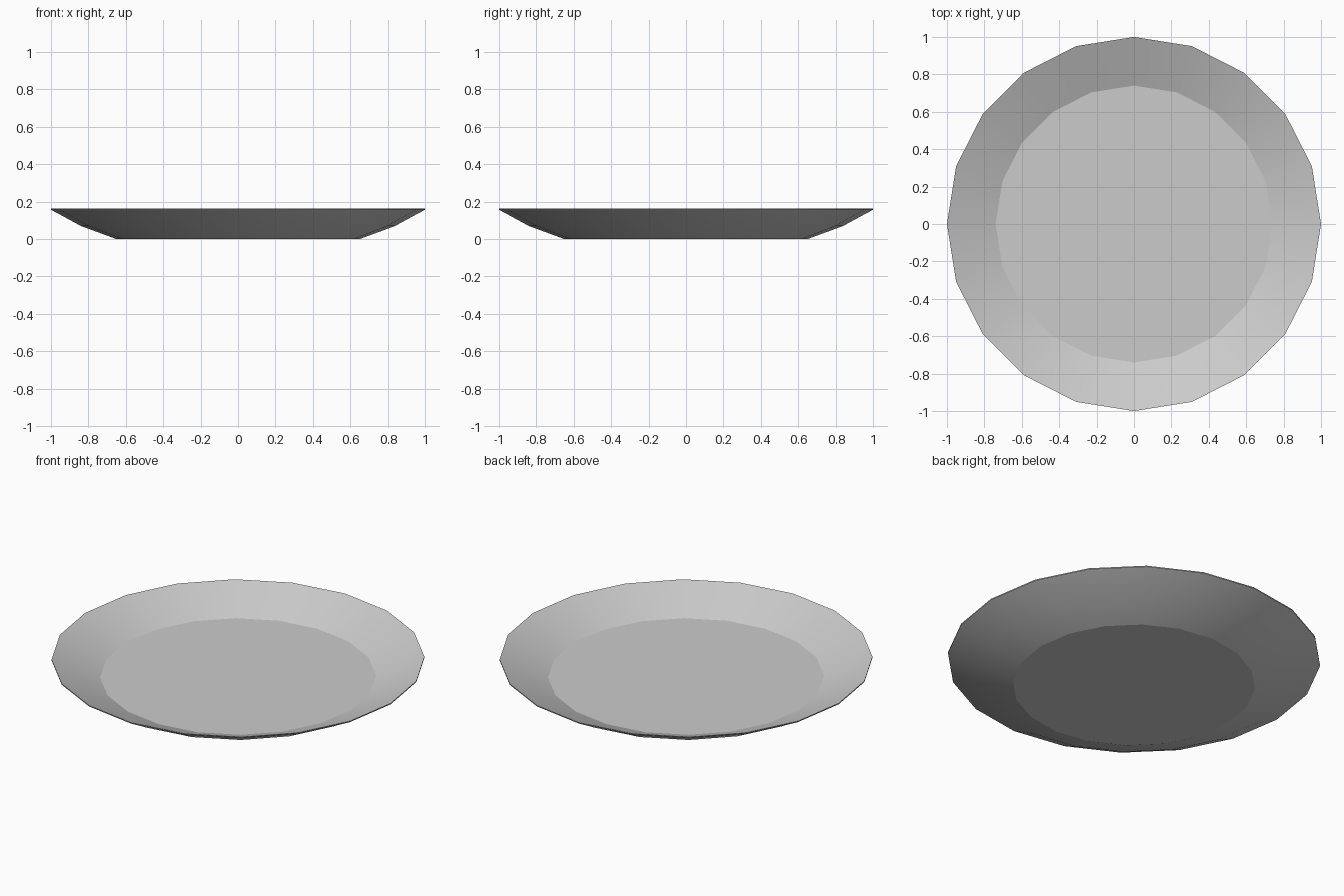
import bpy, bmesh, math

if "Cube" in bpy.data.objects:
    bpy.data.objects.remove(bpy.data.objects["Cube"])

SIDES = 20
# (radius, height) from the underside, around the rim, to the inner floor
PROFILE = [(0.65, 0.0), (0.84, 0.07), (1.0, 0.157), (1.0, 0.163), (0.74, 0.054)]

# plate: rings of the profile joined by side faces and capped
bm = bmesh.new()
rings = []
for r, z in PROFILE:
    rings.append([bm.verts.new((r * math.cos(2 * math.pi * i / SIDES),
                                r * math.sin(2 * math.pi * i / SIDES), z))
                  for i in range(SIDES)])
for low, high in zip(rings, rings[1:]):
    for i in range(SIDES):
        j = (i + 1) % SIDES
        bm.faces.new((low[i], low[j], high[j], high[i]))
bm.faces.new(rings[0][::-1])   # underside
bm.faces.new(rings[-1])        # inner floor
bmesh.ops.recalc_face_normals(bm, faces=bm.faces)

mesh = bpy.data.meshes.new("plate")
bm.to_mesh(mesh)
bm.free()
plate = bpy.data.objects.new("plate", mesh)
bpy.context.collection.objects.link(plate)

# smooth around the wall, crisp at the floor and foot
bpy.context.view_layer.objects.active = plate
plate.select_set(True)
bpy.ops.object.shade_smooth_by_angle(angle=math.radians(18.5))
